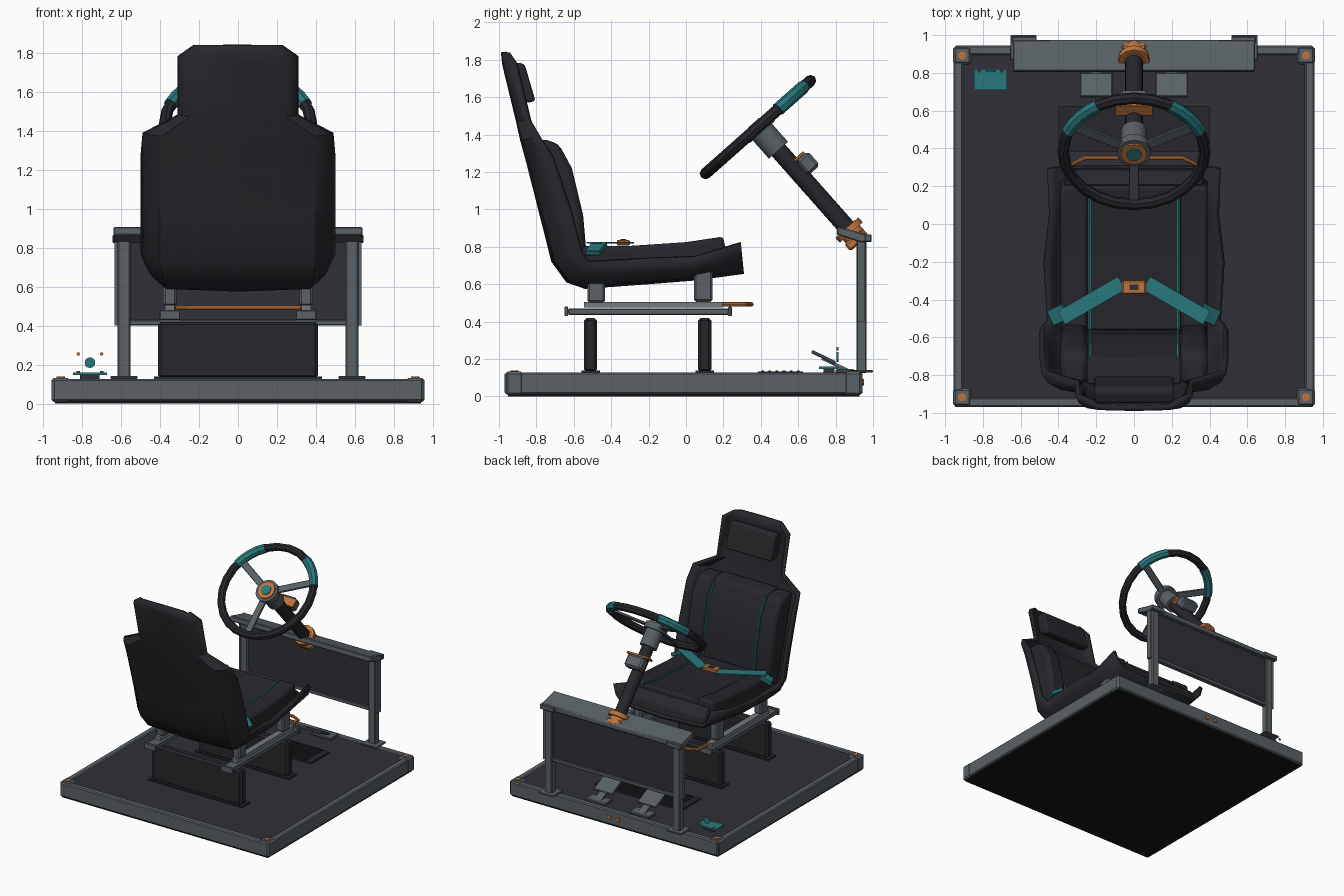
import bpy, bmesh, math
from mathutils import Matrix, Vector, Euler

if "Cube" in bpy.data.objects:
    bpy.data.objects.remove(bpy.data.objects["Cube"])

def mat(name, r, g, b):
    m = bpy.data.materials.new(name)
    m.diffuse_color = (r, g, b, 1)
    m.use_nodes = True
    m.node_tree.nodes["Principled BSDF"].inputs["Base Color"].default_value = m.diffuse_color
    return m

FABRIC = mat("charcoal fabric", .020, .020, .025)
FLOOR = mat("dark floor panel", .029, .029, .038)
BLACK = mat("black underside", .008, .008, .008)
STEEL = mat("grey steel", .100, .120, .132)
LIGHT = mat("light steel", .180, .195, .205)
TEAL = mat("teal", .022, .190, .205)
ORANGE = mat("orange", .520, .175, .045)
I = Matrix()

def finish(name, bm, m, bevel=0, M=I, segs=1, smooth=False):
    bmesh.ops.recalc_face_normals(bm, faces=bm.faces)
    bm.transform(M)
    me = bpy.data.meshes.new(name)
    bm.to_mesh(me)
    bm.free()
    me.materials.append(m)
    o = bpy.data.objects.new(name, me)
    bpy.context.collection.objects.link(o)
    if bevel:
        b = o.modifiers.new("bevel", 'BEVEL')
        b.width, b.segments, b.limit_method = bevel, segs, 'ANGLE'
    if smooth:
        bpy.ops.object.select_all(action='DESELECT')
        o.select_set(True)
        bpy.context.view_layer.objects.active = o
        bpy.ops.object.shade_smooth_by_angle(angle=math.radians(35))
    return o

def box(name, c, s, m, bevel=0, rot=(0, 0, 0), M=I):
    bm = bmesh.new()
    bmesh.ops.create_cube(bm, size=1, matrix=Matrix.Diagonal((*s, 1)))
    return finish(name, bm, m, bevel, M @ Matrix.Translation(c) @ Euler(rot).to_matrix().to_4x4())

def cyl(name, c, r, h, m, r2=None, sides=20, rot=(0, 0, 0), M=I):
    bm = bmesh.new()
    bmesh.ops.create_cone(bm, cap_ends=True, segments=sides, radius1=r, radius2=r if r2 is None else r2, depth=h)
    return finish(name, bm, m, 0, M @ Matrix.Translation(c) @ Euler(rot).to_matrix().to_4x4(), smooth=True)

def extrude(name, prof, x0, x1, m, bevel=0, segs=1):
    # (y, z) profile stretched from x0 to x1
    bm = bmesh.new()
    a, b = [[bm.verts.new((x, y, z)) for y, z in prof] for x in (x0, x1)]
    bm.faces.new(a)
    bm.faces.new(b[::-1])
    for i in range(len(prof)):
        j = (i + 1) % len(prof)
        bm.faces.new((a[i], a[j], b[j], b[i]))
    return finish(name, bm, m, bevel, segs=segs, smooth=bevel > 0)

def sweep(name, pts, r, ref, m, sides=8, closed=False, M=I):
    # round tube along a planar path whose plane normal is ref
    bm = bmesh.new()
    pts, ref, n = [Vector(p) for p in pts], Vector(ref), len(pts)
    rings = []
    for i, p in enumerate(pts):
        q0 = pts[i - 1] if i or closed else p
        q1 = pts[(i + 1) % n] if i < n - 1 or closed else p
        side = (q1 - q0).normalized().cross(ref)
        rings.append([bm.verts.new(p + r * (math.cos(a) * side + math.sin(a) * ref))
                      for a in (2 * math.pi * k / sides for k in range(sides))])
    for i in range(n if closed else n - 1):
        A, B = rings[i], rings[(i + 1) % n]
        for k in range(sides):
            l = (k + 1) % sides
            bm.faces.new((A[k], A[l], B[l], B[k]))
    if not closed:
        bm.faces.new(rings[0])
        bm.faces.new(rings[-1])
    return finish(name, bm, m, 0, M)

# Platform
box("floor_panel", (0, -.0125, .07), (1.84, 1.84, .10), FLOOR)
box("underside", (0, -.0125, .008), (1.88, 1.88, .016), BLACK)
for s in (-1, 1):
    box("side_rail", (s * .93, -.0125, .07), (.05, 1.9, .115), STEEL, .008)
    box("end_rail", (0, -.0125 + s * .932, .07), (1.9, .05, .115), STEEL, .008)
    for t in (-1, 1):
        p = (s * .91, -.0125 + t * .905)
        box("corner_cap", (*p, .07), (.095, .095, .125), STEEL, .012)
        cyl("corner_bolt", (*p, .135), .022, .008, ORANGE, sides=10)
    cyl("cable_socket", (s * .04, .947, .075), .017, .012, ORANGE, sides=10, rot=(math.pi / 2, 0, 0))

# Front dashboard frame
box("dash_panel", (0, .935, .625), (1.22, .025, .43), FLOOR)
box("dash_lower_rail", (0, .937, .415), (1.26, .04, .03), STEEL, .005)
extrude("dash_top_beam", [(.805, .865), (.81, .908), (.975, .865), (.975, .825), (.93, .825)], -.64, .64, STEEL, .006)
for s in (-1, 1):
    box("dash_post", (s * .585, .938, .49), (.065, .055, .73), STEEL, .006)
    box("dash_panel_edge", (s * .625, .937, .625), (.02, .04, .45), STEEL)
    box("post_foot", (s * .585, .935, .134), (.14, .13, .014), STEEL, .004)
    box("beam_end_cap", (s * .58, .975, .845), (.13, .035, .04), STEEL, .005)

# Seat pedestals, slide rails and mounts
for y in (-.51, .10):
    box("pedestal", (0, y, .275), (.82, .07, .29), FABRIC, .015)
    box("pedestal_foot", (0, y, .133), (.86, .1, .012), FABRIC)
for s in (-1, 1):
    x = s * .35
    box("lower_slide", (x, -.2, .453), (.09, .86, .035), STEEL, .005)
    box("upper_slide", (x, -.175, .49), (.05, .74, .03), LIGHT)
    for y in (-.64, .235):
        box("slide_stop", (x, y, .455), (.105, .02, .05), STEEL, .004)
    box("rear_mount", (x, -.48, .565), (.07, .095, .13), STEEL, .012)
    box("front_mount", (x, .092, .595), (.07, .10, .18), STEEL, .012)
sweep("slide_handle", [(-.34, .18, .492), (-.33, .315, .492), (-.26, .35, .492), (.26, .35, .492),
                       (.33, .315, .492), (.34, .18, .492)], .012, (0, 0, 1), ORANGE)

# Seat shell: a U-shaped section swept down the back and forward; y, z, inward normal, half width, wing depth
stations = [(-.99, 1.84, .97, .0, .23, .05), (-.982, 1.77, .97, .2, .31, .07), (-.909, 1.47, .97, .2, .31, .07),
            (-.887, 1.37, .97, .2, .49, .10), (-.854, 1.25, .97, .2, .50, .14), (-.778, .95, .97, .2, .50, .165),
            (-.72, .72, .95, .3, .50, .165), (-.64, .61, .7, .7, .48, .16), (-.54, .575, .2, .98, .46, .14),
            (-.2, .60, 0, 1, .48, .13), (.05, .62, 0, 1, .45, .12), (.31, .655, -.1, 1, .46, .16)]
section = [(-1, 1), (-.94, .5), (-.8, .1), (0, 0), (.8, .1), (.94, .5), (1, 1)]
bm = bmesh.new()
rows = [[bm.verts.new((u * w, y + ny * d * t, z + nz * d * t)) for u, t in section]
        for y, z, ny, nz, w, d in stations]
for A, B in zip(rows, rows[1:]):
    for i in range(len(section) - 1):
        bm.faces.new((A[i], B[i], B[i + 1], A[i + 1]))
bmesh.ops.recalc_face_normals(bm, faces=bm.faces)
bm.faces.ensure_lookup_table()
inward = bm.faces[4 * 6 + 2].normal.y > 0
shell = finish("seat_shell", bm, FABRIC, smooth=True)
sol = shell.modifiers.new("thickness", 'SOLIDIFY')
sol.thickness, sol.offset = .03, 1 if inward else -1

# Seat cushions with raised side bolsters
base_top = [(.205, .80), (.20, .835), (.0, .805), (-.3, .785), (-.56, .785)]
back_front = [(-.77, 1.37), (-.71, 1.35), (-.64, 1.22), (-.58, .97), (-.56, .74)]
raise_z = lambda p, d: [(y, z + d) for y, z in p]
raise_y = lambda p, d: [(y + d, z) for y, z in p]
base_low, back_rear = [(-.58, .62), (.25, .67)], [(-.65, .66), (-.85, 1.37)]
extrude("base_cushion", base_low + base_top, -.25, .25, FABRIC, .012, 2)
extrude("back_cushion", back_front + back_rear, -.25, .25, FABRIC, .012, 2)
for s in (-1, 1):
    a, b = sorted((s * .245, s * .39))
    extrude("base_bolster", base_low + raise_z(base_top, .02), a, b, FABRIC, .02, 2)
    extrude("back_bolster", raise_y(back_front, .03) + back_rear, a, b, FABRIC, .03, 2)
    sweep("base_piping", [(s * .235, y, z + .002) for y, z in base_top[1:]], .007, (1, 0, 0), TEAL, 6)
    sweep("back_piping", [(s * .235, y + .002, z) for y, z in back_front[1:]], .007, (1, 0, 0), TEAL, 6)
extrude("base_front_lip", [(.18, .68), (.30, .67), (.285, .745), (.2, .81)], -.37, .37, FABRIC, .012)
extrude("headrest_pad", [(-.95, 1.76), (-.895, 1.785), (-.862, 1.775), (-.805, 1.58), (-.845, 1.57), (-.91, 1.6)],
        -.21, .21, FABRIC, .012, 2)

# Lap belt and buckle
for s in (-1, 1):
    box("lap_belt", (s * .225, -.405, .822), (.37, .08, .01), TEAL, rot=(0, 0, -s * math.radians(30)))
    box("belt_end", (s * .40, -.48, .79), (.10, .09, .03), TEAL, .004, (0, s * .5, -s * math.radians(25)))
box("belt_buckle", (0, -.335, .822), (.125, .07, .03), ORANGE, .006)
box("buckle_button", (0, -.335, .838), (.05, .03, .006), FLOOR)

# Steering wheel and column, built in the tilted frame of the wheel
W = Matrix.Translation((0, .385, 1.44)) @ Matrix.Rotation(math.radians(41.5), 4, 'X')
def arc(a0, a1, n):
    return [(.375 * math.cos(math.radians(a0 + (a1 - a0) * i / n)),
             .375 * math.sin(math.radians(a0 + (a1 - a0) * i / n)), 0) for i in range(n + 1)]
sweep("wheel_rim", arc(0, 360, 24)[:-1], .031, (0, 0, 1), FABRIC, 8, True, W)
for a in (22, 120):
    sweep("rim_grip", arc(a, a + 38, 4), .036, (0, 0, 1), TEAL, 8, M=W)
for a in (28, 152, 270):
    r = math.radians(a)
    box("wheel_spoke", (.21 * math.cos(r), .21 * math.sin(r), -.008), (.31, .055, .018), STEEL, .004, (0, 0, r), W)
cyl("wheel_hub", (0, 0, -.01), .09, .05, STEEL, M=W)
cyl("hub_ring", (0, 0, .018), .07, .016, ORANGE, M=W)
cyl("hub_button", (0, 0, .025), .04, .016, TEAL, M=W)
cyl("column_head", (0, 0, -.10), .068, .13, STEEL, M=W)
cyl("column_tube", (0, 0, -.43), .047, .64, FABRIC, M=W)
cyl("column_collar", (0, 0, -.765), .06, .10, ORANGE, sides=12, M=W)
cyl("column_flange", (0, 0, -.735), .082, .035, ORANGE, sides=12, M=W)
box("column_base_block", (0, -.01, -.80), (.13, .12, .05), ORANGE, .01, M=W)
box("column_gearbox", (0, .072, -.322), (.15, .085, .10), STEEL, .015, M=W)
box("gearbox_plate", (0, .06, -.264), (.20, .07, .016), ORANGE, .003, M=W)

# Pedals and heel mat
box("heel_mat", (0, .505, .126), (.80, .24, .014), FABRIC)
for i in range(6):
    box("mat_rib", (0, .41 + i * .038, .135), (.70, .014, .008), FABRIC)
for s in (-1, 1):
    x = s * .2
    box("pedal_foot", (x, .85, .136), (.18, .10, .02), STEEL, .004)
    box("pedal_arm", (x, .80, .17), (.06, .16, .018), STEEL, rot=(-.45, 0, 0))
    box("pedal_plate", (x, .735, .21), (.17, .14, .018), STEEL, .005, (-.45, 0, 0))

# Switch plate on the floor
box("switch_plate", (-.76, .765, .153), (.175, .11, .012), TEAL)
box("switch_stand", (-.76, .765, .135), (.10, .06, .03), FLOOR)
cyl("switch_knob", (-.76, .81, .21), .027, .012, TEAL, sides=16, rot=(math.pi / 2, 0, 0))
for s in (-1, 1):
    cyl("switch_stud", (-.76 + s * .06, .81, .255), .009, .01, ORANGE, sides=8, rot=(math.pi / 2, 0, 0))
    cyl("switch_screw", (-.76 + s * .06, .81, .162), .009, .01, ORANGE, sides=8)
